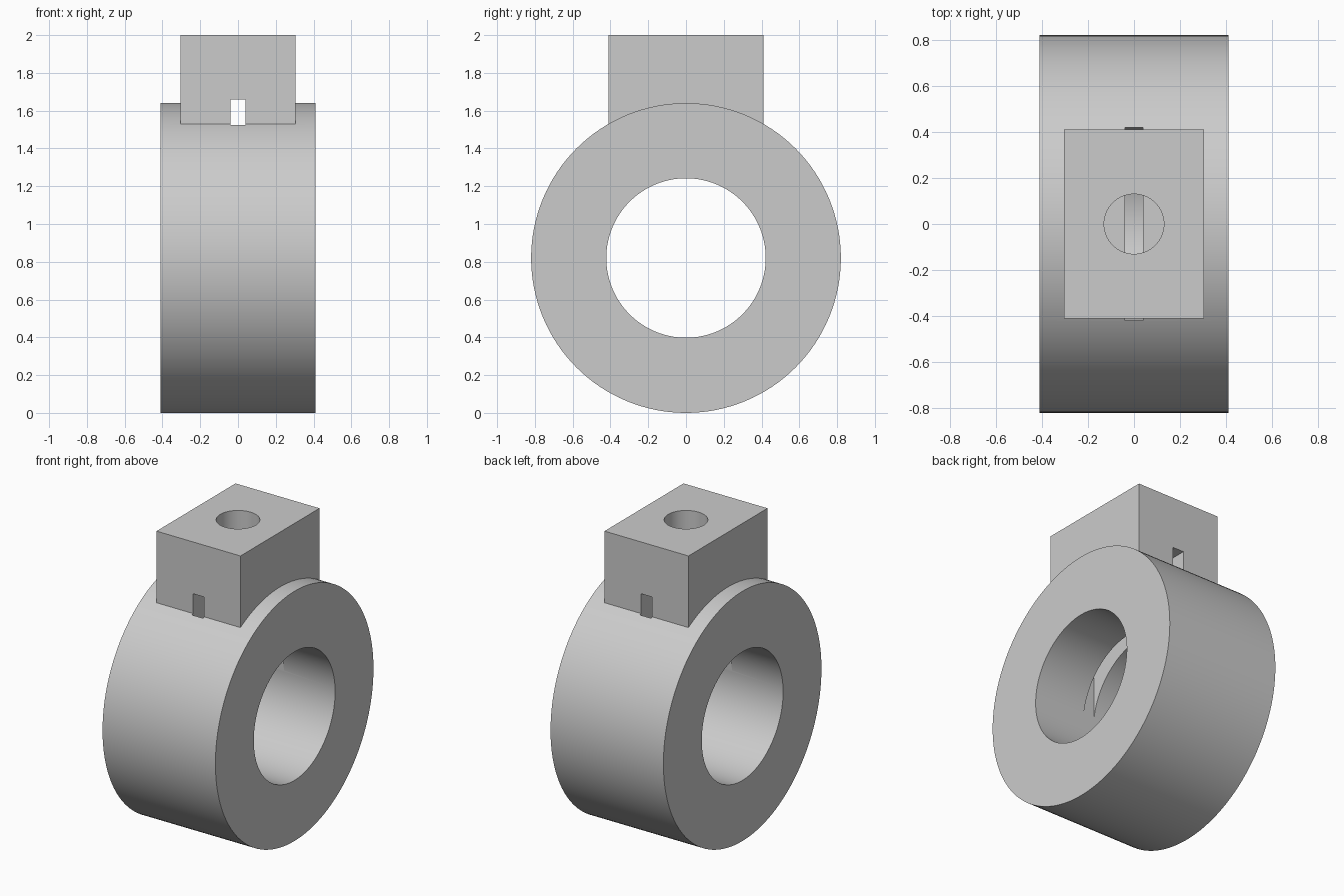
import bpy
import math

cube = bpy.data.objects.get("Cube")
if cube:
    bpy.data.objects.remove(cube, do_unlink=True)

grey = bpy.data.materials.new("light_grey")
grey.use_nodes = True
grey.diffuse_color = (0.6, 0.6, 0.6, 1)
grey.node_tree.nodes["Principled BSDF"].inputs["Base Color"].default_value = (0.6, 0.6, 0.6, 1)


def cylinder(name, radius, length, z, along_x=False, sides=128):
    turn = (0, math.pi / 2, 0) if along_x else (0, 0, 0)
    bpy.ops.mesh.primitive_cylinder_add(vertices=sides, radius=radius, depth=length,
                                        location=(0, 0, z), rotation=turn)
    obj = bpy.context.object
    obj.name = name
    obj.data.materials.append(grey)
    return obj


def box(name, width, depth, bottom, top):
    bpy.ops.mesh.primitive_cube_add(size=1, location=(0, 0, (bottom + top) / 2))
    obj = bpy.context.object
    obj.name = name
    obj.scale = (width, depth, top - bottom)
    bpy.ops.object.transform_apply(location=False, rotation=False, scale=True)
    obj.data.materials.append(grey)
    return obj


def combine(target, tool, operation):
    mod = target.modifiers.new(tool.name, "BOOLEAN")
    mod.operation = operation
    mod.solver = "EXACT"
    mod.object = tool
    bpy.ops.object.select_all(action="DESELECT")
    target.select_set(True)
    bpy.context.view_layer.objects.active = target
    bpy.ops.object.modifier_apply(modifier=mod.name)
    bpy.data.objects.remove(tool, do_unlink=True)


# Thick ring with a square boss on top
CENTRE = 0.82
collar = cylinder("collar_with_boss", 0.82, 0.82, CENTRE, along_x=True)
combine(collar, box("boss", 0.61, 0.82, 1.4, 2.0), "UNION")

# Bore, narrow slot rising from the bore, and blind hole in the boss
combine(collar, cylinder("bore", 0.422, 1.2, CENTRE, along_x=True), "DIFFERENCE")
combine(collar, box("slot", 0.08, 0.84, CENTRE, 1.66), "DIFFERENCE")
combine(collar, cylinder("screw_hole", 0.13, 0.82, 2.0, sides=64), "DIFFERENCE")

# Smooth curved walls, sharp edges
bpy.ops.object.select_all(action="DESELECT")
collar.select_set(True)
bpy.context.view_layer.objects.active = collar
bpy.ops.object.shade_smooth_by_angle(angle=math.radians(20))
